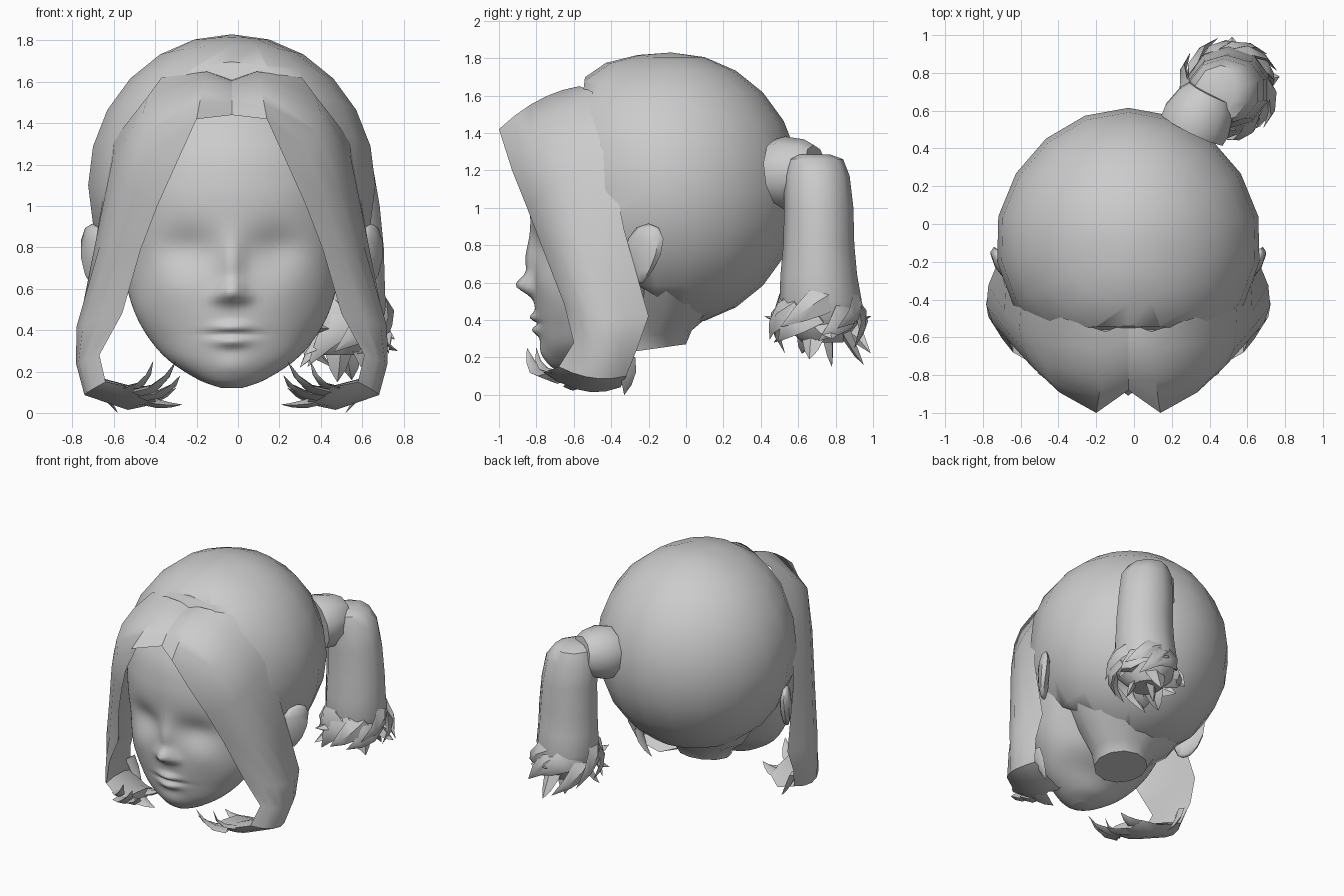
import bpy, bmesh, math, random
from mathutils import Vector as V

cube = bpy.data.objects.get("Cube")
if cube:
    bpy.data.objects.remove(cube)
random.seed(4)
CX = -0.03

clay = bpy.data.materials.new("clay grey")
clay.use_nodes = True
clay.diffuse_color = (0.6, 0.6, 0.6, 1)
clay.node_tree.nodes["Principled BSDF"].inputs["Base Color"].default_value = (0.6, 0.6, 0.6, 1)


def finish(name, bm, angle=50):
    bmesh.ops.recalc_face_normals(bm, faces=bm.faces)
    me = bpy.data.meshes.new(name)
    bm.to_mesh(me)
    bm.free()
    ob = bpy.data.objects.new(name, me)
    bpy.context.collection.objects.link(ob)
    me.materials.append(clay)
    bpy.ops.object.select_all(action='DESELECT')
    ob.select_set(True)
    bpy.context.view_layer.objects.active = ob
    bpy.ops.object.shade_smooth_by_angle(angle=math.radians(angle))


def loft(bm, rings):
    """Skin a list of point rings and close both ends."""
    rows = [[bm.verts.new(p) for p in r] for r in rings]
    n = len(rows[0])
    for a, b in zip(rows, rows[1:]):
        for i in range(n):
            j = (i + 1) % n
            bm.faces.new((a[i], a[j], b[j], b[i]))
    bm.faces.new(rows[0])
    bm.faces.new(rows[-1])


def oval(c, rx, ry, n=12, tilt=0):
    ring = []
    for i in range(n):
        a = 2 * math.pi * i / n
        y = -ry * math.cos(a)
        ring.append(V((c[0] + rx * math.sin(a), c[1] + y, c[2] + tilt * y)))
    return ring


def spike(bm, base, mid, tip, r, facing=(0, 0, 1)):
    """Curved, flattened, pointed wisp of hair."""
    base, mid, tip = V(base), V(mid), V(tip)
    d = (tip - base).normalized()
    side = d.cross(V(facing)).normalized()
    up = side.cross(d)
    rings = []
    for t, k in ((0, 1), (0.35, 0.9), (0.7, 0.5), (1, 0.02)):
        c = base * (1 - t) ** 2 + mid * 2 * t * (1 - t) + tip * t * t
        rings.append([c + side * r * k, c + up * r * k * 0.4, c - side * r * k, c - up * r * k * 0.4])
    loft(bm, rings)


def smooth_rows(rows, steps):
    """Catmull-Rom interpolation between rows of numbers."""
    out = []
    for i in range(len(rows) - 1):
        p = [rows[max(0, min(len(rows) - 1, i + k))] for k in (-1, 0, 1, 2)]
        for s in range(steps):
            t = s / steps
            out.append([0.5 * (2 * b + (c - a) * t + (2 * a - 5 * b + 4 * c - d) * t * t
                               + (3 * b - a - 3 * c + d) * t ** 3) for a, b, c, d in zip(*p)])
    return out + [list(rows[-1])]


# Face: rows of height, half width, front y, back y
face_rows = [(.12, .05, -.67, -.56), (.16, .16, -.725, -.45), (.25, .30, -.765, -.35),
             (.36, .40, -.79, -.20), (.5, .475, -.81, -.10), (.7, .53, -.815, .05),
             (.9, .57, -.83, .15), (1.1, .57, -.83, .15), (1.3, .52, -.78, .10),
             (1.5, .38, -.64, .05), (1.58, .12, -.48, -.10)]
# Sculpted bumps: x, z, x radius, z radius, push (forward positive)
bumps = [(0, .585, .055, .05, .085), (0, .72, .05, .12, .045), (.065, .56, .035, .03, .025),
         (.21, .80, .14, .10, -.045), (.28, .60, .13, .10, .015),
         (0, .413, .08, .026, .036), (0, .345, .075, .028, .036), (0, .381, .12, .013, -.015),
         (0, .22, .10, .06, .02)]
bm = bmesh.new()
rings = []
for z, w, f, b in smooth_rows(face_rows, 10):
    ring = []
    for p in oval((0, (f + b) / 2, z), w, (b - f) / 2, 96):
        if p.y < (f + b) / 2:
            p.y -= sum(h * math.exp(-((abs(p.x) - x) / rx) ** 2 - ((z - zz) / rz) ** 2)
                       for x, zz, rx, rz, h in bumps)
        ring.append(p + V((CX, 0, 0)))
    rings.append(ring)
loft(bm, rings)
finish("face", bm, 100)

# Neck
bm = bmesh.new()
loft(bm, [oval((CX, -.10, .62), .50, .34), oval((CX, -.12, .42), .36, .24),
          oval((CX, -.16, .32), .23, .19, 12, .12), oval((CX, -.18, .245), .19, .18, 12, .14)])
finish("neck", bm)

# Hair cap: ball trimmed at the crown rim, along the hairline and at the nape
bm = bmesh.new()
bmesh.ops.create_uvsphere(bm, u_segments=18, v_segments=12, radius=1)
for v in bm.verts:
    x, y, z = v.co
    v.co = V((CX + x * .705 * (1 - .05 * max(0, y)), -.08 + y * .695, 1.1 + z * .73))
    if z > 0:
        v.co.z += .06 * min(1, max(0, (-v.co.y - .2) / .32))
for co, no in (((0, -.54, 1.7), (0, -1, .12)), ((0, -.57, 1.45), (0, -.96, -.29)),
               ((0, .08, .38), (0, -.52, -.85))):
    geom = bm.verts[:] + bm.edges[:] + bm.faces[:]
    cut = bmesh.ops.bisect_plane(bm, geom=geom, plane_co=co, plane_no=no, clear_outer=True)
    edges = [e for e in cut["geom_cut"] if isinstance(e, bmesh.types.BMEdge)]
    bmesh.ops.holes_fill(bm, edges=edges, sides=0)
finish("hair_cap", bm, 40)

# Front locks: each section has a front edge, an outer ridge and a back edge
sections = [((0, -.88, 1.44), (0, -.73, 1.57), (0, -.52, 1.61)),
            ((.17, -1.0, 1.42), (.14, -.79, 1.575), (.12, -.57, 1.65)),
            ((.27, -.93, 1.20), (.43, -.79, 1.40), (.34, -.50, 1.62)),
            ((.36, -.85, 1.00), (.54, -.71, 1.12), (.57, -.42, 1.32)),
            ((.44, -.77, .79), (.62, -.62, .80), (.65, -.33, .88)),
            ((.53, -.65, .48), (.74, -.48, .42), (.69, -.20, .42)),
            ((.64, -.60, .28), (.75, -.46, .24), (.70, -.26, .25)),
            ((.61, -.68, .15), (.71, -.50, .09), (.66, -.32, .10)),
            ((.47, -.76, .12), (.50, -.55, .02), (.50, -.35, .04)),
            ((.38, -.78, .12), (.37, -.60, .045), (.40, -.42, .07))]
wisps = [((.45, -.74, .10), (.34, -.82, .10), (.27, -.85, .25), .06),
         ((.42, -.68, .08), (.30, -.74, .08), (.25, -.80, .18), .06),
         ((.42, -.58, .06), (.33, -.62, .03), (.24, -.62, .04), .06),
         ((.42, -.48, .07), (.34, -.50, .06), (.27, -.50, .12), .06),
         ((.50, -.70, .12), (.41, -.80, .12), (.38, -.80, .25), .04),
         ((.66, -.32, .20), (.62, -.30, .08), (.55, -.33, .00), .05)]


def front_lock(name, side):
    bm = bmesh.new()
    rings = []
    for k, sec in enumerate(sections):
        f, o, b = (V(p) for p in sec)
        ring = [f * (1 - t) * (1 - 2 * t) + o * 4 * t * (1 - t) + b * t * (2 * t - 1)
                for t in (0, .2, .4, .6, .8, 1)]
        inner = ((f + b) / 2).lerp(o, .35)
        if k >= 6:
            inner = (f + b) / 2 + V((-.02, 0, .05 if k > 6 else .02))
        ring += [inner.lerp(b, .45), inner.lerp(f, .45)]
        rings.append(ring)
    loft(bm, rings)
    for w in wisps:
        spike(bm, *w)
    for v in bm.verts:
        v.co.x = CX + side * v.co.x
    finish(name, bm, 45)


front_lock("left_front_lock", 1)
front_lock("right_front_lock", -1)

# Ears: shells whose rear rim stands away from the head
for name, side in (("left_ear", 1), ("right_ear", -1)):
    bm = bmesh.new()
    bmesh.ops.create_uvsphere(bm, u_segments=8, v_segments=6, radius=1)
    for v in bm.verts:
        x, y, z = v.co
        v.co = V((CX + side * (.655 + .05 * x + .02 * z + .055 * y),
                  -.23 + y * .095 * (1 + .3 * z) + .03 * z, .75 + z * .165))
    finish(name, bm)

# Hair tie: tapered band pointing out from the back of the head
bm = bmesh.new()
axis = V((.42, .85, .12)).normalized()
rot = axis.to_track_quat('Z', 'Y').to_matrix()
start = V((.31, .50, 1.18))
loft(bm, [[start + axis * d + rot @ p for p in oval((0, 0, 0), r, r, 10)]
          for d, r in ((0, .19), (.06, .195), (.17, .165), (.22, .13))])
finish("hair_tie", bm, 40)

# Ponytail: rounded drooping body, long wisps swirling around the end
bm = bmesh.new()
loft(bm, [oval(c, rx, ry, 10) for c, rx, ry in (
    ((.45, .68, 1.285), .08, .09), ((.46, .69, 1.26), .14, .15), ((.475, .70, 1.17), .19, .175),
    ((.49, .71, 1.0), .205, .185), ((.50, .71, .80), .215, .19), ((.50, .71, .64), .22, .205),
    ((.50, .72, .50), .225, .22), ((.50, .72, .38), .20, .20), ((.50, .73, .28), .10, .11))])
centre = V((.50, .71, 0))


def around(a, r, z):
    return centre + V((r * math.cos(a), r * math.sin(a), z))


for i in range(12):
    a = 2 * math.pi * i / 12 + random.uniform(-.15, .15)
    z = random.uniform(.44, .56)
    turn = random.uniform(1.0, 1.4)
    spike(bm, around(a, .18, z), around(a - turn / 2, .30, z - .08),
          around(a - turn, random.uniform(.22, .29), z - random.uniform(.16, .28)), .085,
          around(a - turn / 2, 1, 0) - centre)
for x, y, z in ((.36, .42, .42), (.32, .47, .28), (.52, .99, .42), (.77, .78, .30),
                (.55, .95, .16), (.48, .78, .15), (.30, .62, .22), (.62, .66, .19)):
    base = V((.50, .72, .42)).lerp(V((x, y, .42)), .4)
    spike(bm, base, base.lerp(V((x, y, z)), .6) - V((0, 0, .03)), (x, y, z), .08)
finish("ponytail", bm, 40)
